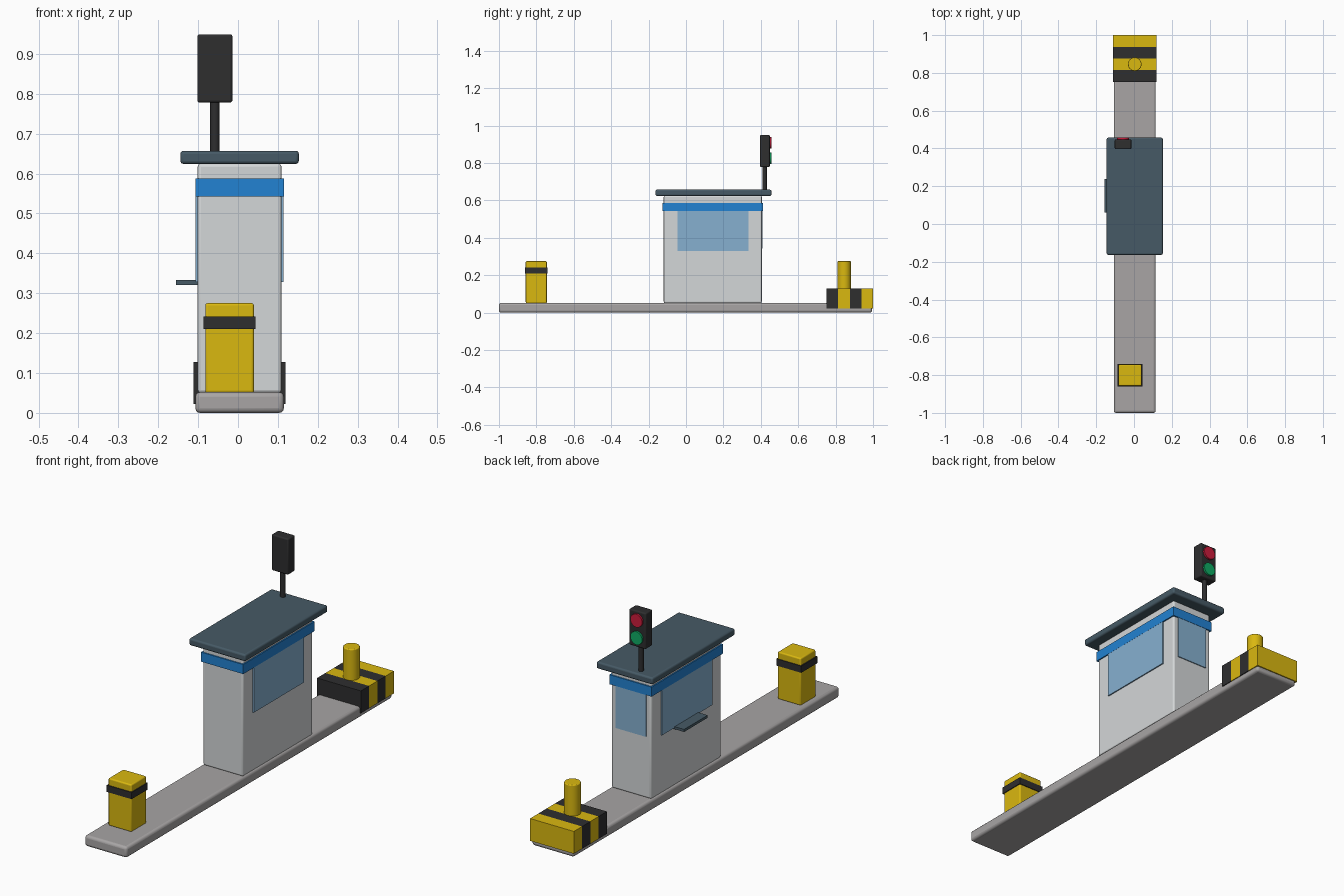
import bpy, bmesh, math

if "Cube" in bpy.data.objects:
    bpy.data.objects.remove(bpy.data.objects["Cube"])

CX = 0.004  # shared centre line of the island


def srgb(name, r, g, b):
    lin = [((c / 255 + 0.055) / 1.055) ** 2.4 if c > 10 else c / 255 / 12.92 for c in (r, g, b)]
    m = bpy.data.materials.new(name)
    m.diffuse_color = (*lin, 1)
    m.use_nodes = True
    m.node_tree.nodes["Principled BSDF"].inputs["Base Color"].default_value = m.diffuse_color
    return m


concrete = srgb("concrete grey", 168, 165, 165)
wall = srgb("wall off white", 212, 215, 216)
slate = srgb("slate", 70, 90, 102)
blue = srgb("trim blue", 34, 130, 210)
glass = srgb("window blue", 134, 176, 208)
yellow = srgb("safety yellow", 218, 184, 16)
black = srgb("soft black", 46, 46, 47)
red = srgb("signal red", 205, 28, 60)
green = srgb("signal green", 15, 172, 100)


def finish(name, bm, mats, bevel=0.0):
    me = bpy.data.meshes.new(name)
    bm.to_mesh(me)
    bm.free()
    ob = bpy.data.objects.new(name, me)
    bpy.context.collection.objects.link(ob)
    for m in mats:
        me.materials.append(m)
    if bevel:
        mod = ob.modifiers.new("soft edges", "BEVEL")
        mod.width, mod.segments, mod.limit_method = bevel, 3, "ANGLE"
    bpy.ops.object.select_all(action="DESELECT")
    ob.select_set(True)
    bpy.context.view_layer.objects.active = ob
    bpy.ops.object.shade_smooth_by_angle(angle=math.radians(35))
    return ob


def box(name, x, y, z, mat, bevel=0.0):
    """Box from (min, max) ranges on each axis."""
    bm = bmesh.new()
    bmesh.ops.create_cube(bm, size=1)
    for v in bm.verts:
        v.co = [(r[0] + r[1]) / 2 + c * (r[1] - r[0]) for c, r in zip(v.co, (x, y, z))]
    return finish(name, bm, [mat], bevel)


def cylinder(name, centre, radius, depth, mat, sides=24, axis="Z", bevel=0.0):
    bm = bmesh.new()
    bmesh.ops.create_cone(bm, cap_ends=True, segments=sides, radius1=radius, radius2=radius, depth=depth)
    ob = finish(name, bm, [mat], bevel)
    ob.location = centre
    if axis == "Y":
        ob.rotation_euler.x = math.pi / 2
    return ob


def mid(half):
    return (CX - half, CX + half)


# Island slab
box("island_slab", mid(0.111), (-1, 0.995), (0, 0.052), concrete, 0.012)

# Booth, trim band and roof
box("booth_wall", mid(0.105), (-0.119, 0.405), (0.05, 0.625), wall, 0.008)
box("booth_trim_band", mid(0.111), (-0.125, 0.411), (0.542, 0.587), blue)
box("booth_roof", mid(0.1485), (-0.163, 0.457), (0.624, 0.657), slate, 0.008)

# Windows on both sides and the back, as thin plates
for side, name in ((1, "right"), (-1, "left")):
    xs = sorted((CX + side * 0.102, CX + side * 0.1105))
    box(name + "_window", xs, (-0.045, 0.333), (0.328, 0.552), glass)
box("back_window", mid(0.08), (0.401, 0.4095), (0.342, 0.552), glass)

# Service ledge under the left window
box("service_ledge", (-0.156, -0.1), (0.06, 0.237), (0.321, 0.333), slate)

# Yellow post with a dark band at the front end
box("front_post", (-0.082, 0.04), (-0.857, -0.744), (0.05, 0.275), yellow, 0.006)
box("front_post_band", (-0.087, 0.044), (-0.861, -0.74), (0.21, 0.242), black)

# Striped crash block: cut into four slices, coloured by position
bm = bmesh.new()
bmesh.ops.create_cube(bm, size=1)
for v in bm.verts:
    v.co = (CX + v.co.x * 0.23, 0.876 + v.co.y * 0.248, 0.075 + v.co.z * 0.106)
for i in (1, 2, 3):
    bmesh.ops.bisect_plane(bm, geom=bm.verts[:] + bm.edges[:] + bm.faces[:],
                           plane_co=(0, 0.752 + i * 0.062, 0), plane_no=(0, 1, 0))
for f in bm.faces:
    f.material_index = 1 if int((f.calc_center_median().y - 0.7521) / 0.062) % 2 == 0 else 0
finish("crash_block", bm, [yellow, black])
cylinder("bollard", (CX, 0.846, 0.195), 0.036, 0.16, yellow, 24, bevel=0.004)

# Signal light on a pole, lenses facing back
cylinder("signal_pole", (-0.058, 0.42, 0.715), 0.012, 0.14, black, 12)
box("signal_housing", (-0.102, -0.014), (0.396, 0.448), (0.778, 0.949), black, 0.006)
for name, z, mat in (("red_lens", 0.907, red), ("green_lens", 0.824, green)):
    cylinder(name, (-0.058, 0.45, z), 0.031, 0.014, mat, 20, "Y")
